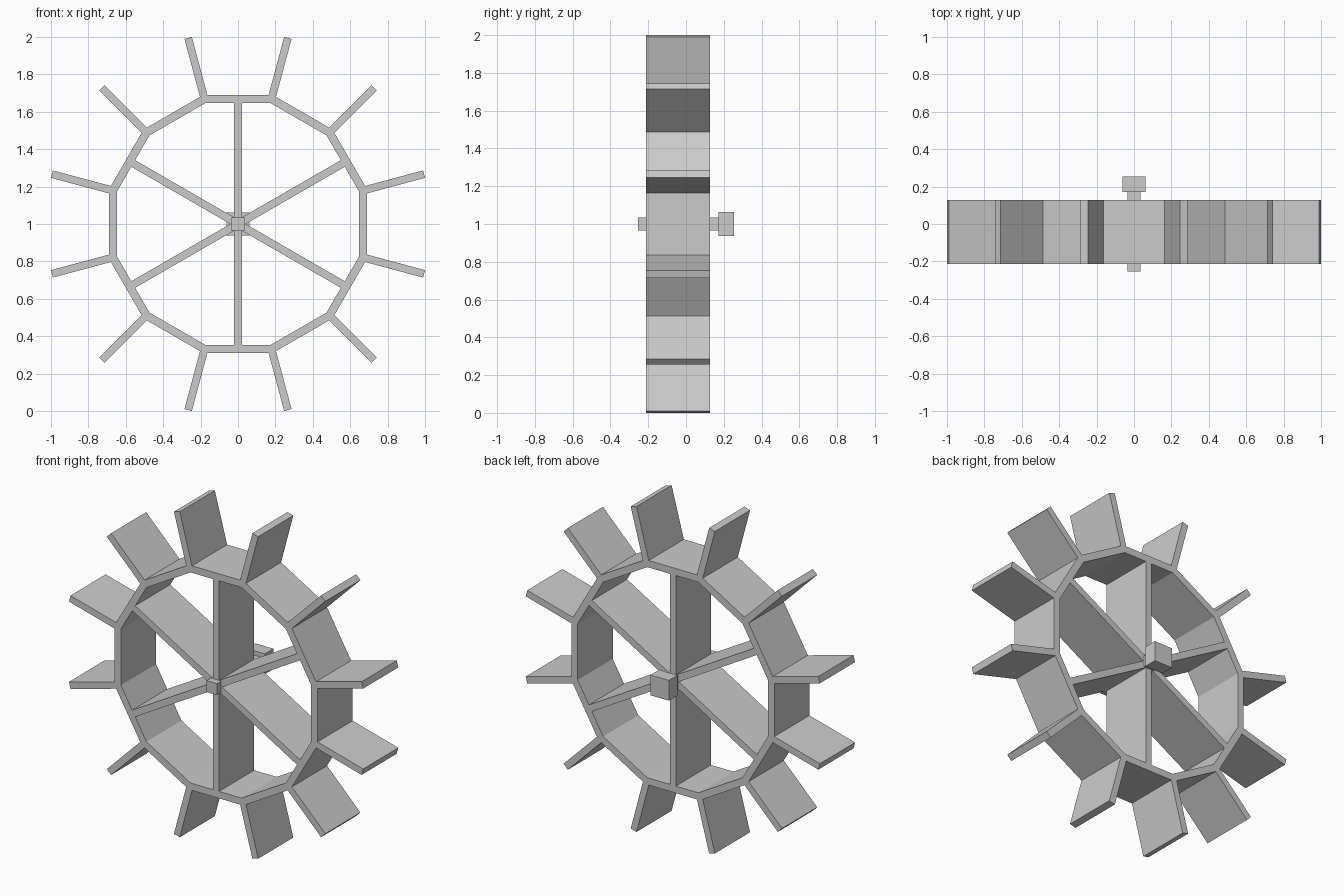
import bpy, bmesh
from math import radians, cos, sin
from mathutils import Matrix, Vector

if "Cube" in bpy.data.objects:
    bpy.data.objects.remove(bpy.data.objects["Cube"])

CENTRE = Vector((0, 0, 1))
Y0, Y1 = -0.213, 0.128          # front and back of the wheel
T = 0.041                       # board thickness
AP_IN, AP_OUT = 0.647, 0.69     # rim apothems


def finish(name, bm):
    bmesh.ops.recalc_face_normals(bm, faces=bm.faces[:])
    mesh = bpy.data.meshes.new(name)
    bm.to_mesh(mesh)
    bm.free()
    ob = bpy.data.objects.new(name, mesh)
    ob.location = CENTRE
    bpy.context.collection.objects.link(ob)
    return ob


def board(name, lo, hi, angle=0):
    """Box between two corners, turned about the axle."""
    lo, hi = Vector(lo), Vector(hi)
    m = (Matrix.Rotation(-radians(angle), 4, 'Y')
         @ Matrix.Translation((lo + hi) / 2)
         @ Matrix.Diagonal((*(hi - lo), 1)))
    bm = bmesh.new()
    bmesh.ops.create_cube(bm, size=1, matrix=m)
    return finish(name, bm)


# Twelve-sided rim: rectangular section swept round the axle
bm = bmesh.new()
rings = []
for k in range(12):
    a = radians(15 + 30 * k)
    rings.append([bm.verts.new((ap / cos(radians(15)) * cos(a), y,
                                ap / cos(radians(15)) * sin(a)))
                  for ap, y in ((AP_IN, Y0), (AP_OUT, Y0), (AP_OUT, Y1), (AP_IN, Y1))])
for k in range(12):
    p, q = rings[k], rings[(k + 1) % 12]
    for i in range(4):
        j = (i + 1) % 4
        bm.faces.new((p[i], p[j], q[j], q[i]))
finish("rim", bm)

# Paddles on the rim corners
for k in range(12):
    board(f"paddle_{k + 1}", (0.707, Y0, -T / 2), (1.03, Y1, T / 2), 15 + 30 * k)

# Six broad spokes
for k in range(6):
    board(f"spoke_{k + 1}", (0.03, Y0, -T / 2), (AP_IN + 0.002, Y1, T / 2), 30 + 60 * k)

# Square axle and the block on its back end
board("axle", (-0.035, -0.255, -0.035), (0.035, 0.18, 0.035))
board("axle_block", (-0.0625, 0.172, -0.0625), (0.0625, 0.255, 0.0625))
